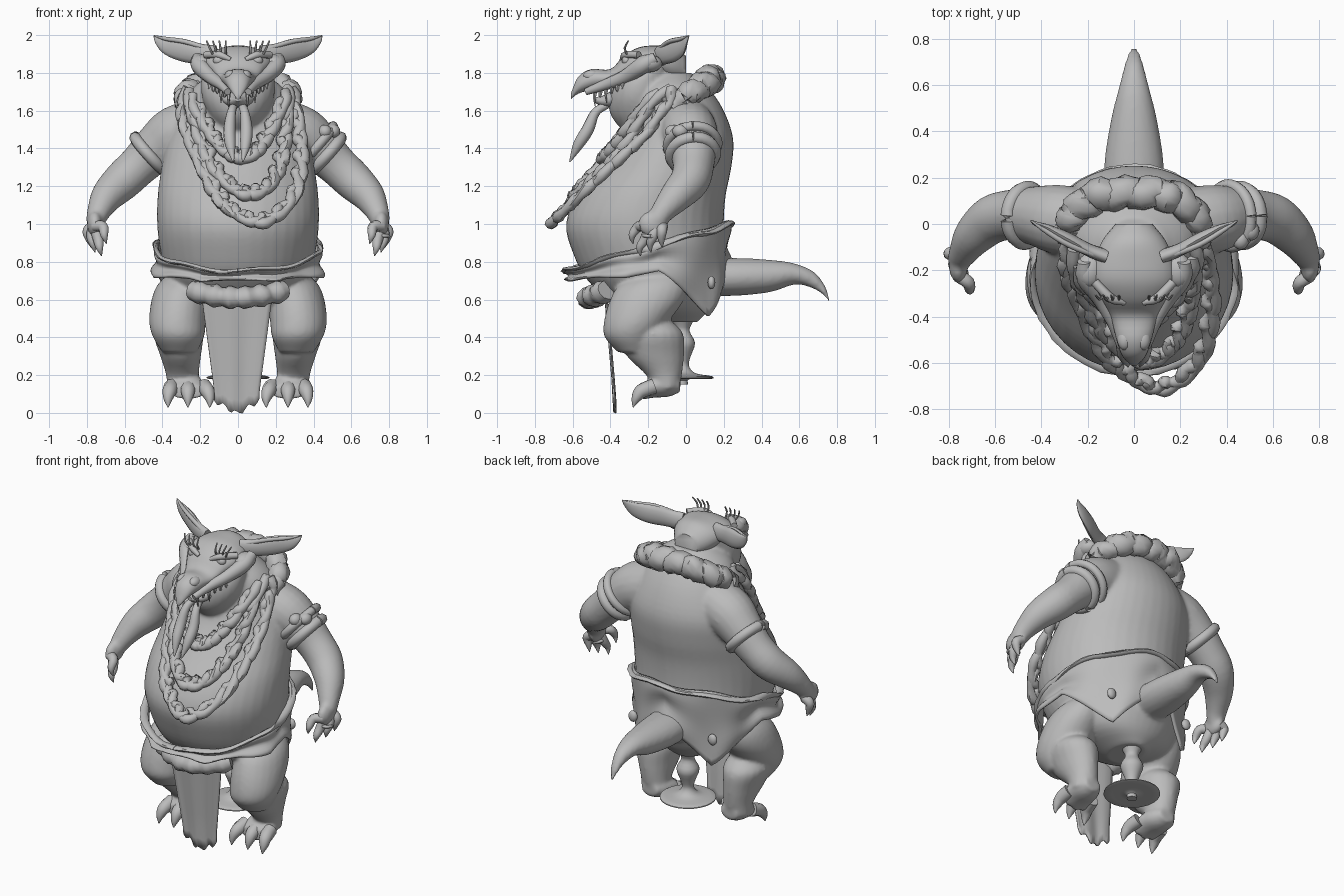
import bpy, bmesh, math, random
from math import sin, cos, pi, radians
from mathutils import Vector

random.seed(4)
if "Cube" in bpy.data.objects:
    bpy.data.objects.remove(bpy.data.objects["Cube"])

clay = bpy.data.materials.new("plain_grey")
clay.use_nodes = True
GREY = (0.5, 0.5, 0.5, 1)
clay.diffuse_color = GREY
clay.node_tree.nodes["Principled BSDF"].inputs["Base Color"].default_value = GREY


def activate(ob):
    bpy.ops.object.select_all(action='DESELECT')
    ob.select_set(True)
    bpy.context.view_layer.objects.active = ob


def finish(name, bm, angle=50):
    bmesh.ops.recalc_face_normals(bm, faces=bm.faces)
    me = bpy.data.meshes.new(name)
    bm.to_mesh(me)
    bm.free()
    ob = bpy.data.objects.new(name, me)
    bpy.context.collection.objects.link(ob)
    me.materials.append(clay)
    activate(ob)
    bpy.ops.object.shade_smooth_by_angle(angle=radians(angle))
    return ob


def spline(pts, steps):
    """Catmull-Rom samples of tuples of any length."""
    P = [Vector(p) for p in pts]
    P = [2 * P[0] - P[1]] + P + [2 * P[-1] - P[-2]]
    out = []
    for a, b, c, d in zip(P, P[1:], P[2:], P[3:]):
        for k in range(steps):
            t = k / steps
            out.append(0.5 * (2 * b + (c - a) * t + (2 * a - 5 * b + 4 * c - d) * t * t
                              + (3 * b - a - 3 * c + d) * t ** 3))
    return out + [P[-2]]


def loft(name, pts, axis=None, sides=16, steps=4, lump=0.0):
    """Skin rings along points (x, y, z, r) or (x, y, z, ru, rv)."""
    S = spline([tuple(p) + (p[3],) if len(p) == 4 else p for p in pts], steps)
    C = [Vector(s[:3]) for s in S]
    bm = bmesh.new()
    rings = []
    for i, s in enumerate(S):
        tan = (C[min(i + 1, len(C) - 1)] - C[max(i - 1, 0)]).normalized()
        if axis == 'Z':
            u, v = Vector((1, 0, 0)), Vector((0, 1, 0))
        elif axis == 'Y':
            u, v = Vector((1, 0, 0)), Vector((0, 0, 1))
        else:
            u = tan.cross(Vector((0.05, 1, 0.1))).normalized()
            v = tan.cross(u)
        ring = []
        for j in range(sides):
            a = 2 * pi * j / sides
            k = 1 + lump * random.uniform(-1, 1)
            ring.append(bm.verts.new(C[i] + k * (u * max(s[3], .002) * cos(a) + v * max(s[4], .002) * sin(a))))
        rings.append(ring)
    for r, q in zip(rings, rings[1:]):
        for j in range(sides):
            bm.faces.new((r[j], r[(j + 1) % sides], q[(j + 1) % sides], q[j]))
    bm.faces.new(rings[0])
    bm.faces.new(rings[-1])
    return finish(name, bm)


def ball(name, loc, size):
    bm = bmesh.new()
    bmesh.ops.create_uvsphere(bm, u_segments=16, v_segments=10, radius=1)
    bmesh.ops.scale(bm, vec=size, verts=bm.verts)
    bmesh.ops.translate(bm, vec=loc, verts=bm.verts)
    return finish(name, bm)


def band(name, centre, normal, radius, thick):
    n = Vector(normal).normalized()
    u = n.cross(Vector((0, 1, 0))).normalized()
    v = n.cross(u)
    ring = [Vector(centre) + radius * (u * cos(a) + v * sin(a)) for a in (2 * pi * k / 16 for k in range(17))]
    loft(name, [(*p, thick) for p in ring], sides=8, steps=2)


def sheet(name, f, nu, nv, thick):
    """Thin cloth from a function of (u, v) in 0..1."""
    bm = bmesh.new()
    g = [[bm.verts.new(f(i / nu, j / nv)) for j in range(nv + 1)] for i in range(nu + 1)]
    for i in range(nu):
        for j in range(nv):
            bm.faces.new((g[i][j], g[i + 1][j], g[i + 1][j + 1], g[i][j + 1]))
    bmesh.ops.remove_doubles(bm, verts=bm.verts, dist=0.0005)
    mod = finish(name, bm).modifiers.new("thickness", 'SOLIDIFY')
    mod.thickness = thick


# Trunk: height, front, back, half width
trunk = [(.48, -.2, .06, .1), (.56, -.36, .13, .28), (.7, -.52, .19, .37), (.85, -.6, .205, .41),
         (1, -.635, .2, .428), (1.15, -.575, .21, .425), (1.3, -.455, .24, .405), (1.45, -.345, .25, .375),
         (1.6, -.29, .2, .31), (1.72, -.27, .12, .24), (1.8, -.2, .03, .13)]
skin = [loft("body", [(0, (f + b) / 2, z, w, (b - f) / 2) for z, f, b, w in trunk], 'Z', 40, 4)]
skin.append(loft("tail", [(0, .1, .72, .13, .1), (0, .27, .72, .128, .1), (0, .45, .725, .1, .085),
                          (0, .58, .735, .068, .055), (0, .68, .7, .042, .045), (0, .735, .645, .026, .03),
                          (0, .757, .6, .014)], 'Y', 20))
skin.append(loft("throat", [(0, -.17, 1.85, .17, .11), (0, -.23, 1.76, .195, .15), (0, -.25, 1.67, .19, .16),
                            (0, -.235, 1.58, .155, .165), (0, -.2, 1.5, .11, .14), (0, -.16, 1.44, .07, .1)], 'Z', 24))

# Head and beak
loft("skull_and_beak", [(0, .0, 1.82, .08, .07), (0, -.07, 1.845, .135, .095), (0, -.16, 1.86, .17, .085),
                        (0, -.25, 1.855, .175, .08), (0, -.33, 1.82, .135, .07), (0, -.4, 1.775, .1, .045),
                        (0, -.5, 1.765, .076, .055), (0, -.57, 1.735, .05, .045), (0, -.61, 1.675, .012, .015)], 'Y', 24)
loft("lower_beak", [(0, -.22, 1.7, .16, .09), (0, -.36, 1.67, .1, .055), (0, -.44, 1.65, .055, .03),
                    (0, -.49, 1.66, .015, .012)], 'Y')
for s, side in ((1, "left"), (-1, "right")):
    loft(side + "_lip", [(s * .215, -.16, 1.88, .03), (s * .205, -.23, 1.84, .045), (s * .145, -.32, 1.78, .038),
                         (s * .09, -.42, 1.74, .03), (s * .055, -.53, 1.70, .018)], sides=12)
    ball(side + "_cheek", (s * .19, -.2, 1.85), (.06, .075, .048))
    ball(side + "_eye", (s * .1, -.315, 1.865), (.032, .025, .026))
    loft(side + "_brow", [(s * .04, -.34, 1.87, .012), (s * .1, -.32, 1.895, .02), (s * .17, -.25, 1.895, .02)], sides=8)
    ball(side + "_nostril", (s * .04, -.5, 1.785), (.032, .045, .03))
    for k in range(4):
        x = s * (.065 + .022 * k)
        loft(side + "_lash", [(x, -.31, 1.895, .006), (x + s * .006 * k, -.325, 1.93, .006),
                              (x + s * .012 * k, -.305, 1.97, .004)], sides=6, steps=2)
    # Ear: a pointed dish with a raised rim
    loft(side + "_ear", [(s * .12, -.14, 1.89, .055, .03), (s * .2, -.11, 1.9, .055, .028),
                         (s * .29, -.06, 1.92, .06, .026), (s * .37, -.02, 1.942, .048, .018),
                         (s * .42, .0, 1.972, .025, .01), (s * .445, .015, 1.997, .003)], sides=14)
    loft(side + "_ear_rim", [(s * .15, -.14, 1.925, .014), (s * .28, -.09, 1.965, .013),
                             (s * .38, -.03, 1.98, .011), (s * .445, .013, 1.997, .003)], sides=8)
    # Teeth along the lip
    for k in range(6):
        t = k / 5
        x, y, z = s * (.05 + .1 * t), -.48 + .15 * t, 1.71 + .05 * t
        loft(side + "_tooth", [(x, y, z, .014), (x, y - .005, z - .04, .009),
                               (x, y, z - (.09 if k in (0, 2) else .05), .002)], sides=6, steps=2)
    # Beard strands under the beak
    loft(side + "_beard_strand", [(s * .02, -.42, 1.63, .02), (s * .035, -.48, 1.59, .024), (s * .045, -.52, 1.5, .032),
                                  (s * .04, -.57, 1.42, .028), (s * .025, -.615, 1.33, .004)], sides=12)

# Arms, hands and arm bands
for s, side in ((1, "left"), (-1, "right")):
    skin.append(loft("arm", [(s * .2, .0, 1.52, .15), (s * .33, .02, 1.475, .15), (s * .42, .035, 1.41, .13),
                             (s * .52, .04, 1.315, .11), (s * .61, .02, 1.23, .105), (s * .69, -.05, 1.15, .088),
                             (s * .735, -.12, 1.07, .064), (s * .757, -.16, 1.01, .05)], sides=20))
    skin.append(ball("palm", (s * .758, -.175, 1.0), (.042, .08, .07)))
    for k, (y, z, x) in enumerate(((-.13, .89, .785), (-.19, .865, .765), (-.245, .845, .73), (-.285, .91, .705))):
        y0 = -.125 - .032 * k
        loft(side + "_finger", [(s * .76, y0, .99, .03), (s * (x + .01), (y + y0) / 2, z + .075, .028),
                                (s * (x + .003), y, z + .03, .02), (s * (x - .008), y + .005, z - .015, .002)], sides=10)
    axis = (s * .1, 0.01, -.09)
    band(side + "_upper_arm_band", (s * .465, .037, 1.37), axis, .118, .032)
    if s > 0:
        band("second_arm_band", (.415, .035, 1.42), axis, .133, .026)
for k in range(3):
    a = 2.1 * k
    ball("arm_band_knot", (.475 + .03 * cos(a), -.03 + .045 * sin(a), 1.475 + .03 * cos(a + 1)), (.036, .042, .036))
band("finger_ring", (.765, -.19, .935), (0, -.1, -1), .032, .01)

# Legs and clawed feet
for s, side in ((1, "left"), (-1, "right")):
    skin.append(loft("thigh", [(s * .26, -.12, .75, .09, .1), (s * .29, -.17, .68, .135, .18),
                               (s * .31, -.21, .59, .15, .195), (s * .32, -.265, .48, .15, .17),
                               (s * .315, -.29, .4, .135, .14), (s * .31, -.27, .32, .09, .09)], 'Z', 24))
    skin.append(loft("shin", [(s * .31, -.16, .49, .08, .08), (s * .315, -.175, .42, .13, .16),
                              (s * .305, -.165, .31, .11, .155), (s * .295, -.12, .21, .088, .1),
                              (s * .29, -.1, .13, .085, .065)], 'Z', 20))
    skin.append(loft("foot", [(s * .285, -.03, .15, .055, .04), (s * .28, -.09, .15, .088, .065),
                              (s * .275, -.17, .14, .1, .06), (s * .265, -.23, .11, .095, .04)], 'Y'))
    for x, bend in ((.35, .02), (.265, 0), (.18, -.03)):
        loft(side + "_toe", [(s * x, -.17, .14, .042), (s * (x + bend * .6), -.235, .115, .038),
                             (s * (x + bend), -.265, .075, .025), (s * (x + bend), -.28, .03, .003)], sides=10)

# Fuse the limbs and trunk into one smooth skin
activate(skin[0])
for part in skin:
    part.select_set(True)
bpy.ops.object.join()
hide = bpy.context.object
hide.name = "skin"
fuse = hide.modifiers.new("fuse", 'REMESH')
fuse.mode, fuse.voxel_size, fuse.use_smooth_shade = 'VOXEL', .012, True
soften = hide.modifiers.new("soften", 'SMOOTH')
soften.factor, soften.iterations = .5, 6


# Wrapped loincloth with pointed flaps at the back
def wrap(u, v):
    th = 2 * pi * (u if u < 1 else 0)
    d = abs(math.degrees(min(th, 2 * pi - th)))
    flap = max(0, 1 - abs(d - 140) / 42)
    corner = max(0, 1 - abs(d - 75) / 22) + max(0, 1 - abs(d - 25) / 12) * .5
    top = .885 - .13 * cos(th) + .008 * sin(th * 7)
    low = .745 - .045 * cos(th) - .27 * flap - .02 * corner
    r = .432 + .035 * v * corner + .01 * sin(th * 9 + 4 * v) * v - .02 * flap * v + .012 * sin(9 * v) * (1 - flap)
    return (r * sin(th), -.2 - r * cos(th), top + (low - top) * v)


sheet("loincloth_wrap", wrap, 100, 12, .015)
loft("loincloth_top_hem", [(*wrap(k / 40, .05), .012, .024) for k in range(41)], sides=8, steps=2, lump=.15)
for s in (1, -1):
    ball("flap_patch", (s * .285, .135, .69), (.03, .02, .035))
loft("front_ruffle", [(x, -.36 - .15 * cos(x * 5), .61 + .7 * x * x, .05 + .012 * (k % 2), .06 + .012 * (k % 2))
                      for k, x in enumerate(-.24 + .04 * i for i in range(13))], sides=12, steps=3, lump=.06)


def apron(u, v):
    w = .19 - .07 * min(v * 1.1, 1)
    x = (2 * u - 1) * w - .005
    ragged = (.07 * (1 - abs(2 * u - 1)) + .015 * sin(u * 23)) * max(0, v - .8) * 5
    return (x, -.43 + .05 * v + .005 * sin(u * 12), .64 - .575 * v - ragged)


sheet("front_apron", apron, 16, 14, .008)


# Rope necklaces: two twisted cords each, laid over the chest
def chest(x, z):
    for (z0, f0, b0, w0), (z1, f1, b1, w1) in zip(trunk, trunk[1:]):
        if z0 <= z <= z1:
            t = (z - z0) / (z1 - z0)
            f, b, w = f0 + (f1 - f0) * t, b0 + (b1 - b0) * t, w0 + (w1 - w0) * t
            return (f + b) / 2 - (b - f) / 2 * math.sqrt(max(0, 1 - (x / w) ** 2))


ropes = {
    "long_rope": [(.28, 1.7), (.32, 1.5), (.33, 1.32), (.28, 1.13), (.13, 1.02), (-.02, 1.07), (-.12, 1.18),
                  (-.22, 1.38), (-.28, 1.55), (-.27, 1.7)],
    "middle_rope": [(.26, 1.7), (.25, 1.5), (.22, 1.32), (.15, 1.2), (.03, 1.17), (-.1, 1.27), (-.19, 1.44), (-.26, 1.68)],
    "short_rope": [(.25, 1.68), (.17, 1.5), (.09, 1.39), (.02, 1.36), (-.07, 1.4), (-.15, 1.5), (-.24, 1.66)]}
for name, pts in ropes.items():
    base = [Vector((p[0], min(.06 - (1.73 - p[1]) * 1.07, chest(p[0], p[1]) - .025), p[1])) for p in spline(pts, 7)]
    for cord in (0, pi):
        loft(name, [(p.x + .019 * sin(.9 * i + cord), p.y + .016 * cos(.9 * i + cord), p.z + .019 * cos(.9 * i + cord),
                     .027 + .005 * sin(2.1 * i)) for i, p in enumerate(base)], sides=8, steps=2, lump=.08)
collar = spline([(-.28, -.08, 1.61, .045), (-.275, .02, 1.69, .058), (-.17, .115, 1.75, .066), (0, .135, 1.77, .066),
                 (.17, .115, 1.75, .066), (.275, .02, 1.69, .058), (.28, -.08, 1.61, .045)], 5)
loft("collar_ruff", [(p[0], p[1] + .01 * sin(1.9 * i), p[2] + .012 * cos(2.3 * i), p[3] + .005 * (i % 2))
                     for i, p in enumerate(collar)], sides=14, steps=2, lump=.1)

# Turned peg and disc beneath the body
loft("peg", [(0, -.02, .56, .1), (0, -.02, .47, .05), (0, -.02, .43, .04), (0, -.02, .37, .068), (0, -.02, .3, .045),
             (0, -.02, .25, .035), (0, -.02, .21, .07), (0, -.02, .195, .155), (0, -.02, .18, .155), (0, -.02, .18, .04),
             (0, -.02, .15, .03)], 'Z', 24, 3)
